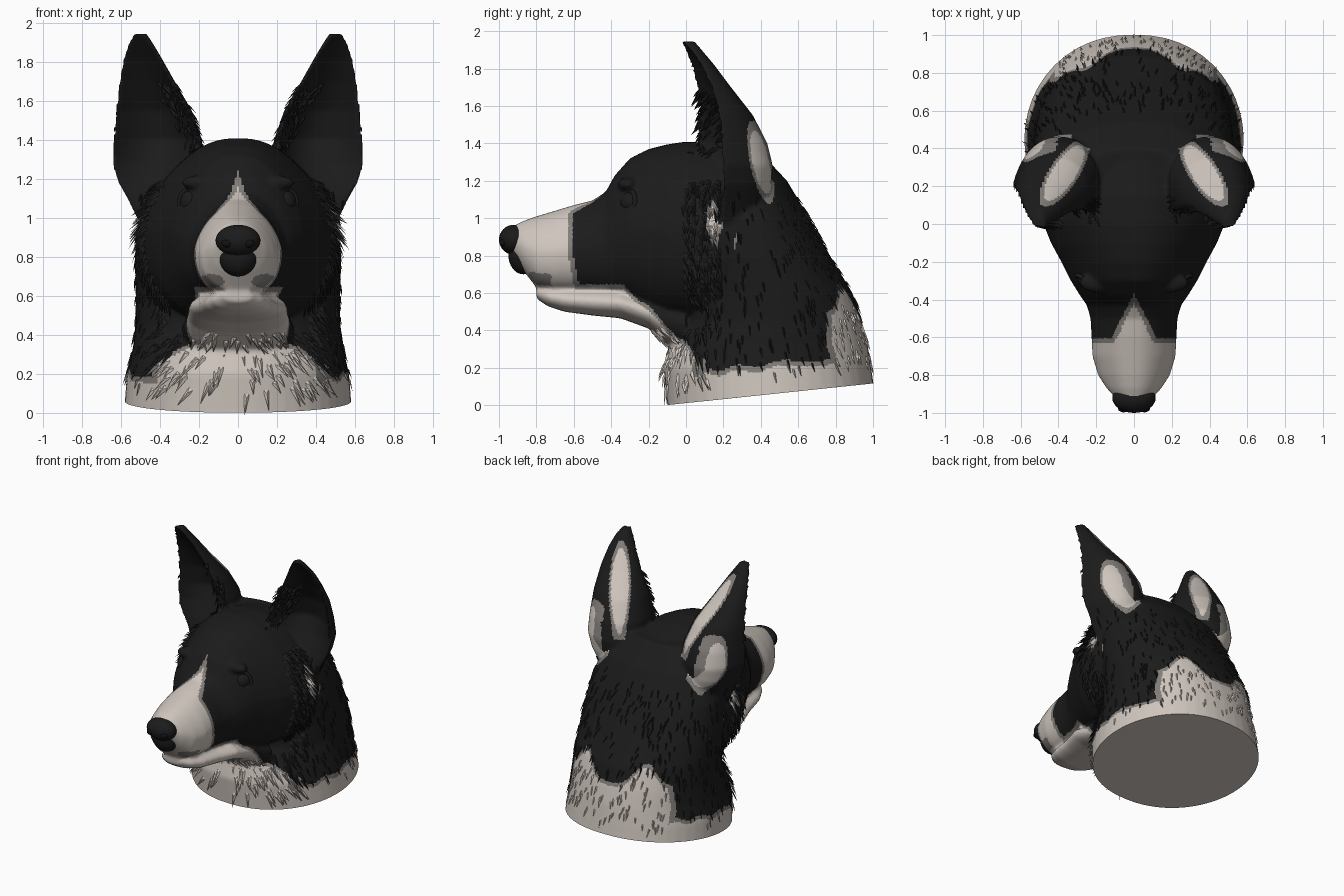
import bpy
import bmesh
import math
import random
from mathutils import Matrix, Vector

random.seed(4)
cube = bpy.data.objects.get("Cube")
if cube:
    bpy.data.objects.remove(cube, do_unlink=True)


def material(name, colour):
    mat = bpy.data.materials.new(name)
    mat.use_nodes = True
    mat.diffuse_color = (*colour, 1)
    mat.node_tree.nodes["Principled BSDF"].inputs["Base Color"].default_value = (*colour, 1)
    return mat


black = material("black_coat", (.011, .011, .011))
white = material("warm_white_coat", (.62, .56, .51))
grey = material("grey_border", (.22, .205, .19))
dark = material("dark_nose", (.006, .006, .006))
COAT = (black, white, grey)
BLACK, WHITE, GREY = range(3)
SEGMENTS = 48


def power(value, exponent):
    return math.copysign(abs(value) ** exponent, value)


def angles():
    return [math.tau * i / SEGMENTS for i in range(SEGMENTS)]


def loft(bm, rings):
    rows = [[bm.verts.new(p) for p in ring] for ring in rings]
    count = len(rows[0])
    for low, high in zip(rows, rows[1:]):
        for i in range(count):
            j = (i + 1) % count
            bm.faces.new((low[i], low[j], high[j], high[i]))
    bm.faces.new(rows[0][::-1])
    bm.faces.new(rows[-1])


def upright_ring(y, width, bottom, top):
    """Cross-section of the head that narrows towards its top."""
    mid, half = (top + bottom) / 2, (top - bottom) / 2
    return [(width * power(math.cos(a), .8) * (1 - .3 * max(0, math.sin(a))), y,
             mid + half * power(math.sin(a), .85)) for a in angles()]


def level_ring(z, width, front, back):
    mid, half = (front + back) / 2, (back - front) / 2
    return [(width * power(math.cos(a), .92), mid + half * math.sin(a), z) for a in angles()]


def ear_ring(side, z, centre, width, front, back, hollow):
    """Thick-rimmed crescent that opens forward and slightly outward."""
    yaw, half = math.radians(16), SEGMENTS // 2
    outline = []
    for i in range(SEGMENTS):
        a = math.pi * i / half
        u, bulge = width * math.cos(a), abs(math.sin(a))
        v = (back - front) * (bulge ** .7 if i <= half else hollow * bulge ** 1.7)
        x = centre + u * math.cos(yaw) - v * math.sin(yaw)
        outline.append((side * x, front + u * math.sin(yaw) + v * math.cos(yaw), z))
    return outline


# Main masses: neck, head, lower jaw, brows and ears
bm = bmesh.new()
neck = [(-.15, .585, -.1, 1.03), (0, .585, -.1, 1.02), (.2, .57, -.12, .99),
        (.33, .54, -.09, .97), (.45, .525, -.02, .94), (.6, .525, .0, .89),
        (.8, .53, .0, .77), (1, .51, .02, .66), (1.2, .43, .1, .54), (1.35, .28, .15, .4)]
loft(bm, [level_ring(*r) for r in neck])

head = [(-.94, .08, .83, .95), (-.87, .145, .72, .985), (-.8, .19, .63, 1.01),
        (-.7, .22, .605, 1.04), (-.6, .225, .6, 1.07), (-.5, .23, .59, 1.095),
        (-.43, .25, .58, 1.14), (-.38, .285, .57, 1.23), (-.3, .335, .55, 1.32),
        (-.2, .385, .5, 1.37), (-.1, .44, .46, 1.395), (0, .48, .45, 1.41),
        (.15, .51, .45, 1.4), (.35, .5, .45, 1.35), (.5, .38, .6, 1.2)]
loft(bm, [upright_ring(*r) for r in head])

jaw = [(-.8, .07, .57, .64), (-.74, .13, .53, .64), (-.65, .17, .5, .64),
       (-.5, .2, .48, .64), (-.35, .25, .465, .64), (-.2, .26, .41, .6),
       (-.1, .27, .33, .6), (0, .29, .28, .6)]
loft(bm, [upright_ring(*r) for r in jaw])

ear = [(.9, .38, .1, .16, .36, 0), (1.05, .4, .15, .15, .43, 0), (1.18, .425, .2, .14, .46, .2),
       (1.28, .435, .225, .12, .47, .4), (1.4, .43, .225, .11, .44, .6),
       (1.55, .445, .195, .11, .36, .62), (1.7, .475, .145, .085, .24, .55),
       (1.82, .495, .1, .045, .15, .4), (1.9, .505, .062, .005, .085, .2),
       (1.945, .505, .03, -.02, .05, 0)]
for side in (-1, 1):
    loft(bm, [ear_ring(side, *r) for r in ear])
    brow = Matrix.Translation((side * .19, -.31, 1.18)) @ Matrix.Diagonal((.1, .055, .04, 1))
    bmesh.ops.create_uvsphere(bm, u_segments=24, v_segments=12, radius=1, matrix=brow)
bmesh.ops.recalc_face_normals(bm, faces=bm.faces)
mesh = bpy.data.meshes.new("dog_head")
bm.to_mesh(mesh)
bm.free()
body = bpy.data.objects.new("dog_head", mesh)
bpy.context.collection.objects.link(body)

# Fuse the masses into one skin
fuse = body.modifiers.new("fuse", 'REMESH')
fuse.mode = 'VOXEL'
fuse.voxel_size = .012
soften = body.modifiers.new("soften", 'SMOOTH')
soften.factor = .5
soften.iterations = 7
bpy.context.view_layer.update()
graph = bpy.context.evaluated_depsgraph_get()
skin = bpy.data.meshes.new_from_object(body.evaluated_get(graph))
body.modifiers.clear()
body.data = skin
skin.materials.clear()
for mat in COAT:
    skin.materials.append(mat)


# Coat markings
def base_height(y):
    return .105 * (y + .11)


def oval(u, ru, v, rv):
    return (1 - math.hypot(u / ru, v / rv)) * min(ru, rv)


def coat(c, n):
    x, y, z = abs(c.x), c.y, c.z
    if y < -.72 and oval(x - .14, .07, z - .675, .035) > 0:
        return GREY
    ripple = .012 * math.sin(25 * (c.x + y))
    lobe = .16 * math.exp(-((x - .25) / .1) ** 2)
    marks = [
        min(-.63 - y + .2 * max(0, .8 - z), z - .5),                    # muzzle
        min(.62 - z, -.33 + (.62 - z) * 1.05 - y + ripple,
            .42 - x + 2 * ripple),                                      # jaw and chest
        .15 + .1 * y - z + ripple,                                      # band at the base
        min(y - .78, .46 + lobe - z, .42 - x),                          # nape
    ]
    if z > .9 and y < -.3:
        marks.append(.5 * (-.42 - y) - x)                               # blaze
    spots = [-1]
    if z > 1.3 and n.y > 0:                                             # backs of the ears
        dx, dy = x - .37, y - .27
        spots.append(oval(.83 * dy - .55 * dx, .17, .83 * dx + .55 * dy, .062))
    if x > .33 and n.x * c.x > 0 and n.y > -.2:                         # sides of ears and neck
        spots.append(oval(y - .4 - .2 * (1.3 - z), .045, z - 1.3, .17))
        for cy, cz, height in ((.15, 1, .06), (.29, .77, .1), (.25, .5, .09)):
            spots.append(oval(y - cy + ripple, .025, z - cz, height))
    if max(marks + spots) > 0:
        return WHITE
    return GREY if max(marks) > -.027 or max(spots) > -.014 else BLACK


# Where fur grows: chance, length, half width, lift, direction
def fur(c, n):
    x, y, z, side = abs(c.x), c.y, c.z, math.copysign(1, c.x)
    if z - base_height(y) < .11:
        return None
    if -.02 < y < .17 and .42 < z < 1.28 and x > .36:
        return .12, .1, .02, .04, (side * .5, .2, -1)
    if 1.28 < z < 1.7 and n.y < -.1 and y > .02 and x < .25 + .6 * (z - 1.35):
        return .09, .065, .014, .022, (-side * .5, -.4, -.6)
    if y < .12 and z < .42 and y > -.22:
        return .03, .11, .018, .022, (c.x * 2.5, 0, -1)
    if y > .15 and z < 1.15:
        return .022, .075, .01, .01, (0, .2, -1)
    return None


bm = bmesh.new()
bm.from_mesh(skin)
cut = bmesh.ops.bisect_plane(
    bm, geom=bm.verts[:] + bm.edges[:] + bm.faces[:], dist=.0001,
    plane_co=(0, -.11, 0), plane_no=(0, .105, -1), clear_outer=True)
rim = [e for e in cut["geom_cut"] if isinstance(e, bmesh.types.BMEdge)]
bmesh.ops.holes_fill(bm, edges=rim, sides=0)
bm.normal_update()
for edge in rim:
    if edge.is_valid:
        edge.smooth = False

tufts = bmesh.new()
for face in bm.faces:
    centre, normal = face.calc_center_median(), face.normal.copy()
    face.smooth = len(face.verts) < 9
    face.material_index = coat(centre, normal) if face.smooth else WHITE
    growth = fur(centre, normal)
    if not growth or random.random() > growth[0]:
        continue
    chance, length, width, lift, direction = growth
    length *= random.uniform(.7, 1.2)
    flow = Vector(direction) + Vector((random.uniform(-.3, .3), 0, 0))
    flow = (flow - normal * flow.dot(normal)).normalized()
    across = normal.cross(flow) * width
    root = centre - normal * .008
    left, right, ridge, tip = [tufts.verts.new(p) for p in (
        root - across, root + across, centre + normal * width * .7 + flow * length * .3,
        centre + flow * length + normal * lift)]
    for trio in ((left, right, ridge), (right, tip, ridge), (tip, left, ridge), (left, tip, right)):
        tufts.faces.new(trio).material_index = face.material_index
bm.to_mesh(skin)
bm.free()

bmesh.ops.recalc_face_normals(tufts, faces=tufts.faces)
fur_mesh = bpy.data.meshes.new("fur_tufts")
tufts.to_mesh(fur_mesh)
tufts.free()
for mat in COAT:
    fur_mesh.materials.append(mat)
bpy.context.collection.objects.link(bpy.data.objects.new("fur_tufts", fur_mesh))


# Nose and eyes
def finish(name, mat):
    obj = bpy.context.object
    obj.name = name
    obj.data.materials.append(mat)
    bpy.ops.object.shade_smooth()


def ball(name, location, scale, mat):
    bpy.ops.mesh.primitive_uv_sphere_add(segments=32, ring_count=16, location=location)
    bpy.context.object.scale = scale
    finish(name, mat)


ball("nose", (0, -.92, .885), (.115, .08, .08), black)
ball("nose_lower", (0, -.87, .805), (.1, .08, .105), black)
for label, side in (("left", 1), ("right", -1)):
    ball(label + "_nostril", (side * .055, -.975, .87), (.03, .022, .022), dark)
    spot = Vector((side * .232, -.285, 1.08))
    ball(label + "_eye", spot, (.066, .066, .066), black)
    outward = Vector((side * .5, -.85, .1)).normalized()
    bpy.ops.mesh.primitive_torus_add(
        major_radius=.066, minor_radius=.012, location=spot + outward * .025,
        rotation=outward.to_track_quat('Z', 'Y').to_euler())
    finish(label + "_eyelid", black)
